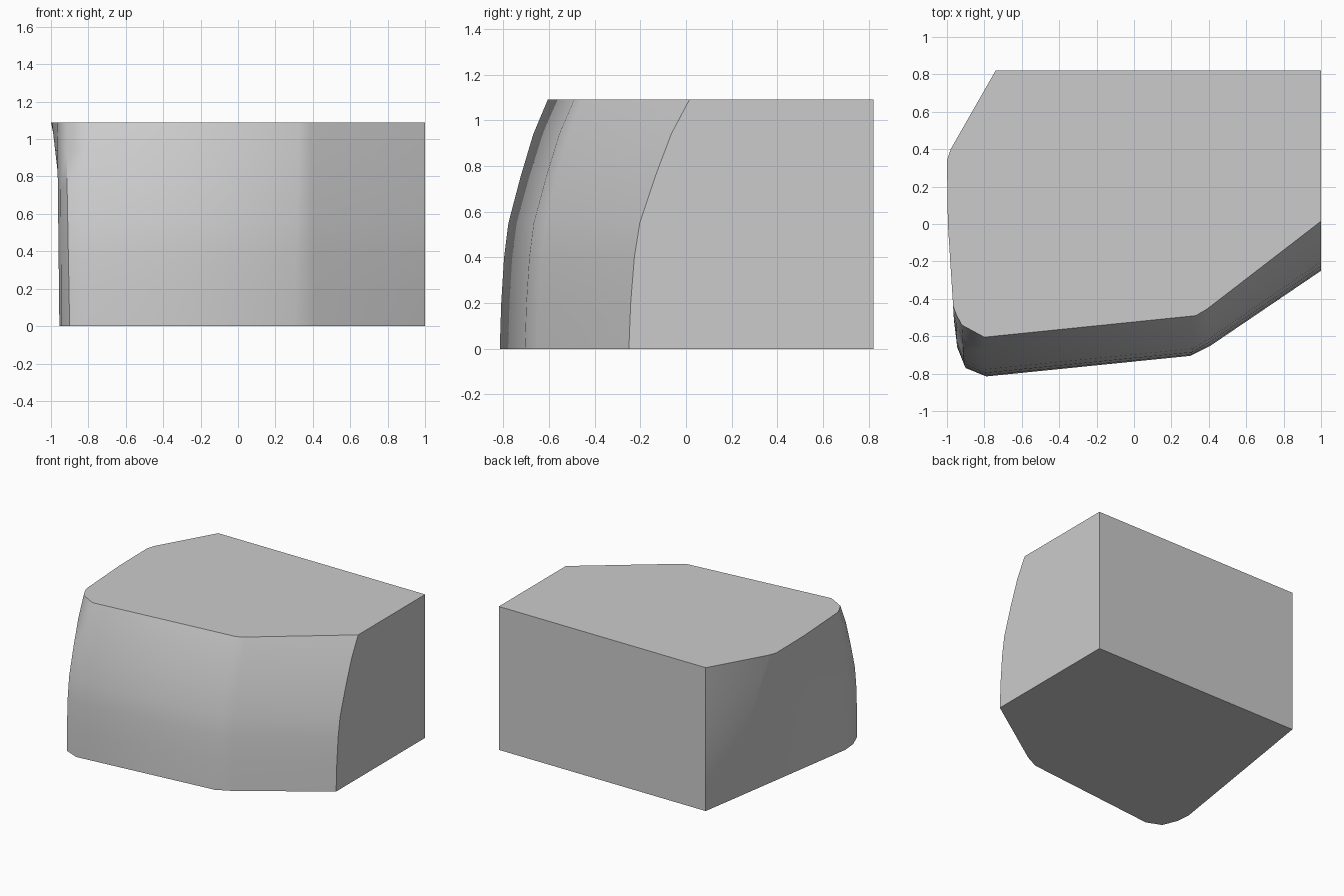
import bpy
import bmesh
import math

cube = bpy.data.objects.get("Cube")
if cube:
    bpy.data.objects.remove(cube, do_unlink=True)

HEIGHT = 1.09

# Outline pairs: (bottom x, y), (top x, y), whether y follows the curved front
OUTLINE = [
    # straight back
    ((1, .82), (1, .82), False),
    ((-.74, .82), (-.74, .82), False),
    # twisted back corner and side
    ((-.768, .64), (-.98, .40), False),
    ((-.778, .58), (-1, .34), False),
    ((-.869, 0), (-.995, 0), False),
    ((-.955, -.55), (-.967, -.44), True),
    # rounded front corner
    ((-.945, -.66), (-.95, -.485), True),
    ((-.9, -.77), (-.92, -.54), True),
    ((-.79, -.815), (-.80, -.605), True),
    # front bend and slanted front
    ((.30, -.705), (.33, -.49), True),
    ((.41, -.65), (.39, -.455), True),
    ((1, -.25), (1, .015), True),
]

# Height and lean of the curved front
PROFILE = [(0, 0), (.2, .03), (.4, .09), (.55, .18),
           (.75, .43), (.94, .7), (HEIGHT, 1)]


def mix(a, b, t):
    return a + (b - a) * t


# Loft the outline up the profile
bm = bmesh.new()
rings = []
for z, lean in PROFILE:
    t = z / HEIGHT
    rings.append([
        bm.verts.new((mix(lo[0], hi[0], t),
                      mix(lo[1], hi[1], lean if curved else t), z))
        for lo, hi, curved in OUTLINE])
for low, high in zip(rings, rings[1:]):
    for i in range(len(OUTLINE)):
        j = (i + 1) % len(OUTLINE)
        bm.faces.new((low[i], low[j], high[j], high[i]))

# Flat bottom and top
bm.faces.new(rings[0])
bm.faces.new(rings[-1])
bmesh.ops.recalc_face_normals(bm, faces=bm.faces)

mesh = bpy.data.meshes.new("curved_block")
bm.to_mesh(mesh)
bm.free()
block = bpy.data.objects.new("curved_block", mesh)
bpy.context.collection.objects.link(block)

# Plain grey surface
grey = bpy.data.materials.new("light_grey")
grey.use_nodes = True
colour = (.6, .6, .6, 1)
grey.diffuse_color = colour
grey.node_tree.nodes["Principled BSDF"].inputs["Base Color"].default_value = colour
mesh.materials.append(grey)

# Smooth front with crisp outer edges
bpy.ops.object.select_all(action="DESELECT")
block.select_set(True)
bpy.context.view_layer.objects.active = block
bpy.ops.object.shade_smooth_by_angle(angle=math.radians(40))
